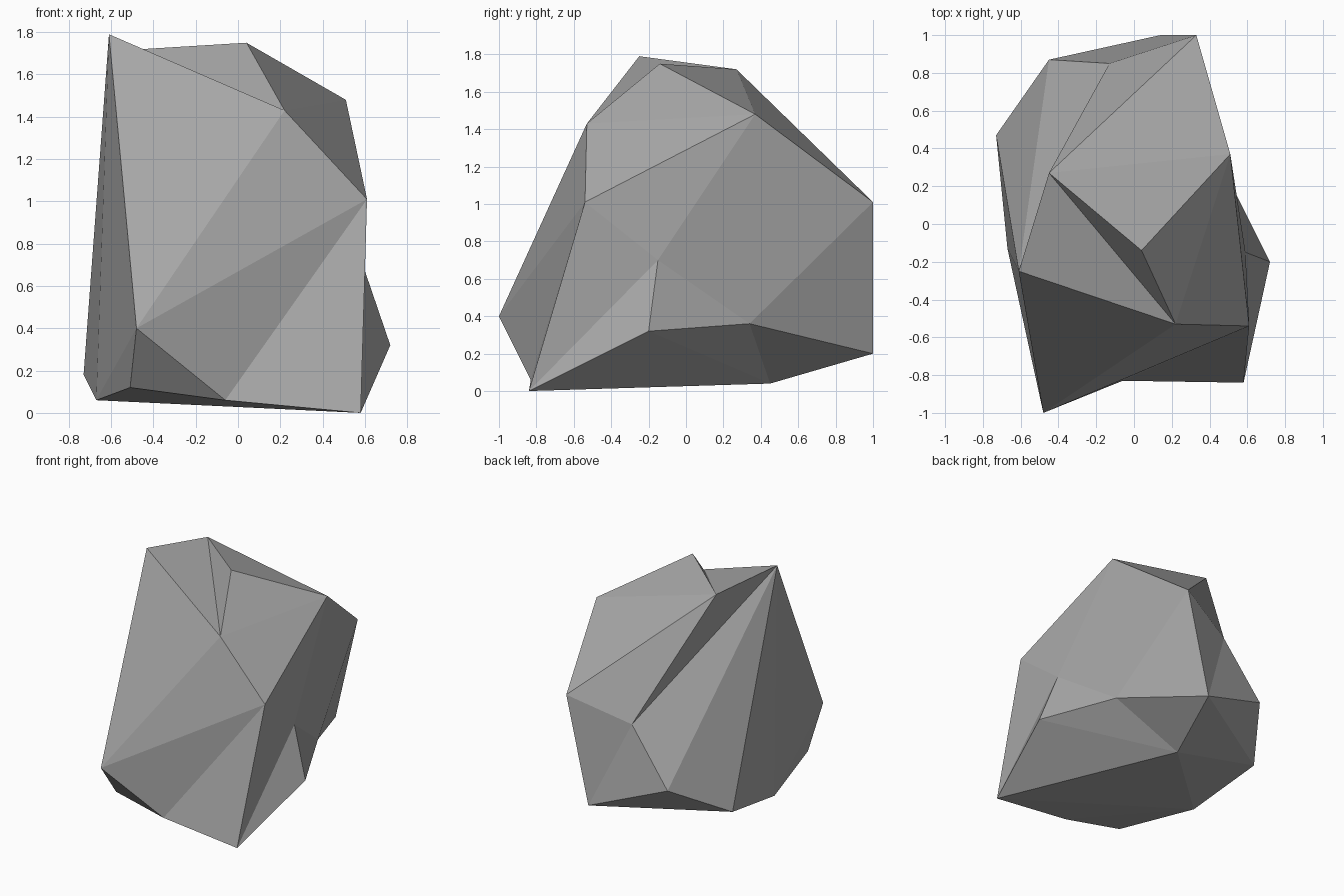
import bpy
import bmesh

cube = bpy.data.objects.get("Cube")
if cube:
    bpy.data.objects.remove(cube, do_unlink=True)

# Plain stone colour
stone = bpy.data.materials.new("stone_grey")
stone.use_nodes = True
colour = (0.38, 0.38, 0.38, 1.0)
stone.diffuse_color = colour
stone.node_tree.nodes["Principled BSDF"].inputs["Base Color"].default_value = colour

# Chiselled corners of the boulder
corners = dict(
    peak=(-.61, -.25, 1.79),
    crest=(.04, -.14, 1.75),
    notch=(-.45, .27, 1.72),
    brow=(.22, -.53, 1.43),
    left_shoulder=(.51, .37, 1.48),
    front_shoulder=(.61, -.54, 1.01),
    back_shoulder=(.33, 1, 1.01),
    back_dent=(-.13, .85, .845),
    back_hip=(-.45, .87, .42),
    back_foot=(.14, 1, .2),
    right_foot=(-.73, .47, .18),
    right_heel=(-.67, -.13, .06),
    nose=(-.48, -1, .4),
    chin=(-.51, -.77, .12),
    front_toe=(-.06, -.83, .06),
    left_toe=(.58, -.84, 0),
    left_knee=(.72, -.2, .32),
    left_dent=(.59, -.15, .7),
    left_heel=(.45, .34, .36),
    underside=(-.03, .45, .04),
)

# Facets as triangle fans: a hub corner followed by the corners around it
fans = [
    "peak nose brow notch back_dent back_hip right_foot right_heel nose",
    "front_shoulder brow nose front_toe left_toe left_dent left_shoulder brow",
    "notch back_dent back_shoulder left_shoulder crest brow",
    "left_shoulder crest brow",
    "left_shoulder left_dent left_heel back_shoulder",
    "back_foot left_heel back_shoulder back_dent back_hip right_foot underside left_heel",
    "chin nose front_toe right_heel nose",
    "right_heel front_toe left_toe underside right_foot",
    "left_knee left_toe left_dent left_heel underside left_toe",
]

bm = bmesh.new()
verts = {name: bm.verts.new(point) for name, point in corners.items()}
for fan in fans:
    hub, *ring = fan.split()
    for first, second in zip(ring, ring[1:]):
        bm.faces.new((verts[hub], verts[first], verts[second]))
bmesh.ops.recalc_face_normals(bm, faces=bm.faces[:])

# Flat-shaded boulder object
mesh = bpy.data.meshes.new("boulder")
bm.to_mesh(mesh)
bm.free()
mesh.materials.append(stone)
boulder = bpy.data.objects.new("boulder", mesh)
bpy.context.collection.objects.link(boulder)
